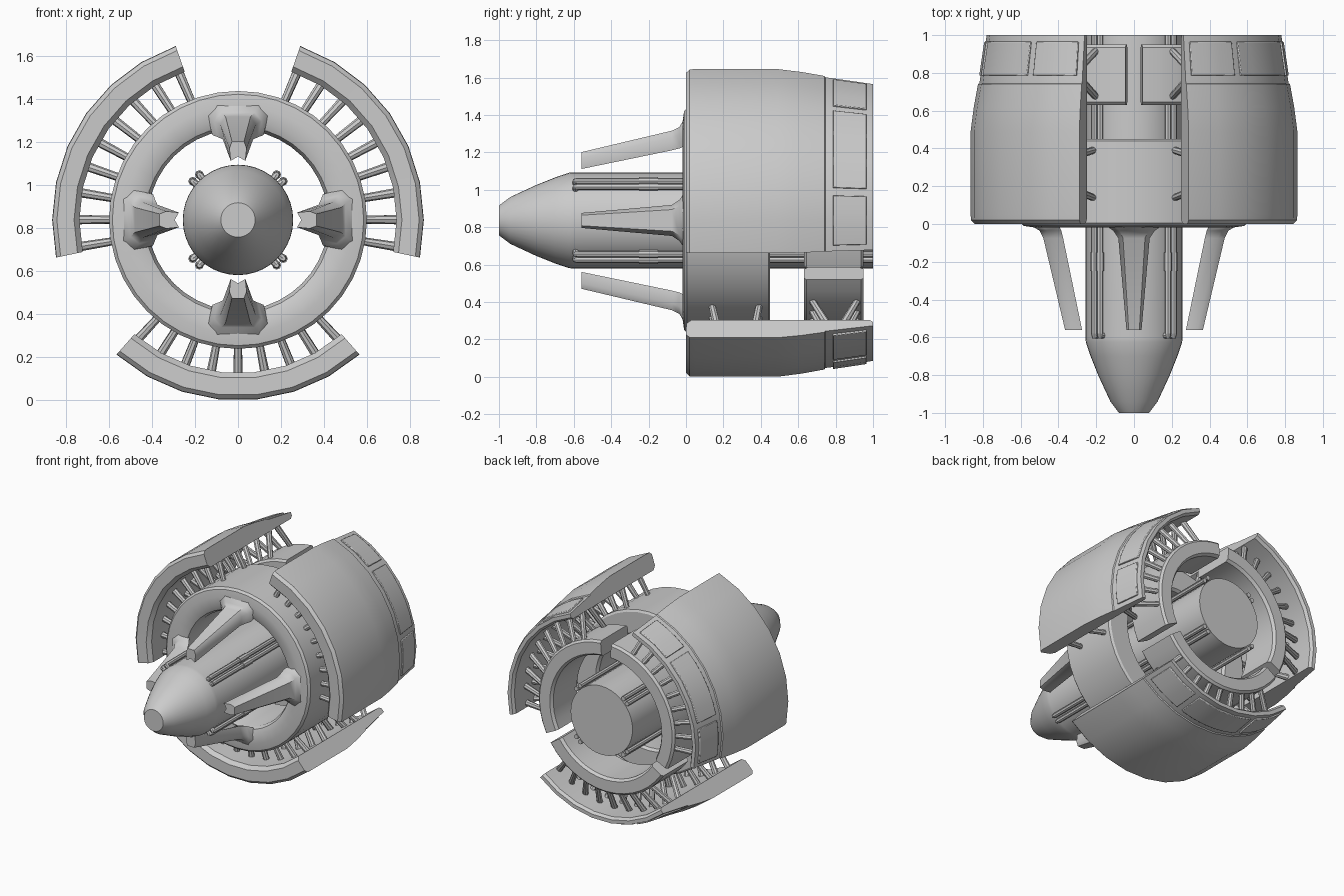
import bpy, bmesh, math
from math import radians, cos, sin
from mathutils import Vector

if "Cube" in bpy.data.objects:
    bpy.data.objects.remove(bpy.data.objects["Cube"])

CZ = 0.836  # height of the main axis


def polar(r, deg, y, c=(0, CZ)):
    a = radians(deg)
    return Vector((c[0] + r * cos(a), y, c[1] + r * sin(a)))


def finish(name, bm, angle=32, bevel=0):
    bmesh.ops.remove_doubles(bm, verts=bm.verts, dist=1e-5)
    bmesh.ops.recalc_face_normals(bm, faces=bm.faces)
    me = bpy.data.meshes.new(name)
    bm.to_mesh(me)
    bm.free()
    ob = bpy.data.objects.new(name, me)
    bpy.context.collection.objects.link(ob)
    bpy.ops.object.select_all(action='DESELECT')
    bpy.context.view_layer.objects.active = ob
    ob.select_set(True)
    bpy.ops.object.shade_smooth_by_angle(angle=radians(angle))
    if bevel:
        m = ob.modifiers.new("bevel", 'BEVEL')
        m.width, m.segments, m.limit_method = bevel, 2, 'ANGLE'
    return ob


def sweep(bm, profile, a0, a1, n, c=(0, CZ), closed=True):
    """Revolve an (r, y) profile from a0 to a1 degrees, capping partial sweeps."""
    full = abs(a1 - a0) >= 360
    rows = [[bm.verts.new(polar(r, a0 + (a1 - a0) * i / n, y, c)) for r, y in profile]
            for i in range(n if full else n + 1)]
    k = len(profile)
    for i in range(n):
        p, q = rows[i], rows[(i + 1) % len(rows)]
        for j in range(k if closed else k - 1):
            bm.faces.new((p[j], p[(j + 1) % k], q[(j + 1) % k], q[j]))
    if not full:
        bm.faces.new(rows[0])
        bm.faces.new(rows[-1])
    elif not closed:
        bm.faces.new([r[0] for r in rows])
        bm.faces.new([r[-1] for r in rows])


def tube(bm, p, q, r0, r1=None, seg=8):
    d = q - p
    mat = d.to_track_quat('Z', 'Y').to_matrix().to_4x4()
    mat.translation = (p + q) / 2
    bmesh.ops.create_cone(bm, cap_ends=True, segments=seg, radius1=r0,
                          radius2=r1 or r0, depth=d.length, matrix=mat)


# Central body with blunt nose
bm = bmesh.new()
sweep(bm, [(.08, -1), (.125, -.94), (.19, -.8), (.23, -.7), (.255, -.625), (.257, -.6), (.257, 1)],
      0, 360, 40, closed=False)
finish("core_body", bm)

# Paired rails along the core, with rounded ends and clips
bm = bmesh.new()
for k in range(4):
    mid = 45 + 90 * k
    for da in (-4.5, 4.5):
        a = mid + da
        tube(bm, polar(.277, a, -.58), polar(.277, a, 1), .017)
        tube(bm, polar(.277, a, -.58), polar(.277, a, -.605), .017, .011)
        tube(bm, polar(.277, a, -.59), polar(.24, a, -.59), .017)
        tube(bm, polar(.277, a, -.25), polar(.277, a, -.15), .021)
finish("core_rails", bm)

# Front ring around the core
bm = bmesh.new()
sweep(bm, [(.6, .005), (.585, -.01), (.53, -.018), (.47, -.015), (.435, 0), (.42, .03),
           (.42, .43), (.435, .45), (.585, .45), (.6, .44)], 0, 360, 40)
finish("front_ring", bm)

# Four claws reaching forward from the ring: (y, r_inner, r_outer, half width)
STATIONS = [(.03, .42, .545, .15), (-.015, .395, .535, .14), (-.035, .385, .5, .11),
            (-.075, .375, .48, .083), (-.56, .275, .365, .04)]
for k in range(4):
    bm = bmesh.new()
    a = radians(90 * k)
    u, v, o = Vector((cos(a), 0, sin(a))), Vector((-sin(a), 0, cos(a))), Vector((0, 0, CZ))
    rows = []
    for y, ri, ro, w in STATIONS:
        m = ri + (ro - ri) * .65
        rows.append([bm.verts.new(o + u * r + v * s + Vector((0, y, 0))) for r, s in
                     ((ri, -w * .85), (m, -w), (ro, -w * .7), (ro, w * .7), (m, w), (ri, w * .85),
                      (ri + .02, 0))])
    for p, q in zip(rows, rows[1:]):
        for j in range(7):
            bm.faces.new((p[j], p[(j + 1) % 7], q[(j + 1) % 7], q[j]))
    bm.faces.new(rows[0])
    bm.faces.new(rows[-1])
    finish("front_claw", bm, 45)

# Three cowling panels with their rear plates, inner segments and struts
PANEL = [(.73, .03), (.755, .002), (.835, 0), (.855, .02), (.857, .05), (.857, .49),
         (.84, .62), (.818, .74), (.81, .745), (.807, .77), (.772, 1), (.745, 1), (.73, .98)]
SEGMENT = [(.45, .65), (.465, .63), (.55, .63), (.565, .645), (.565, .935), (.55, .95),
           (.465, .95), (.45, .93)]
for mid, c in ((29.5, (.008, CZ)), (150.5, (-.008, CZ)), (270, (0, .853))):
    bm = bmesh.new()
    sweep(bm, PANEL, mid - 41.3, mid + 41.3, 7, c)
    finish("cowl_panel", bm)

    # raised plates near the rear edge
    bm = bmesh.new()
    for a0, a1, n in ((-39, -20, 3), (-17, 17, 5), (20, 39, 3)):
        sweep(bm, [(.78, .785), (.813, .785), (.786, .965), (.76, .965)], mid + a0, mid + a1, n, c)
    finish("cowl_rear_plates", bm, 32, .004)

    # rear inner segment
    bm = bmesh.new()
    sweep(bm, SEGMENT, mid - 56, mid + 56, 14)
    finish("rear_inner_segment", bm)

    # struts: (inner r, inner y, outer y)
    bm = bmesh.new()
    for i in range(9):
        a = mid + (i - 4) * 9.8
        for r, y0, y1 in ((.58, .138, .165), (.58, .392, .37), (.545, .67, .76), (.545, .92, .835)):
            tube(bm, polar(r, a, y0), polar(.75, a, y1, c), .018, .022)
    finish("cowl_struts", bm)
